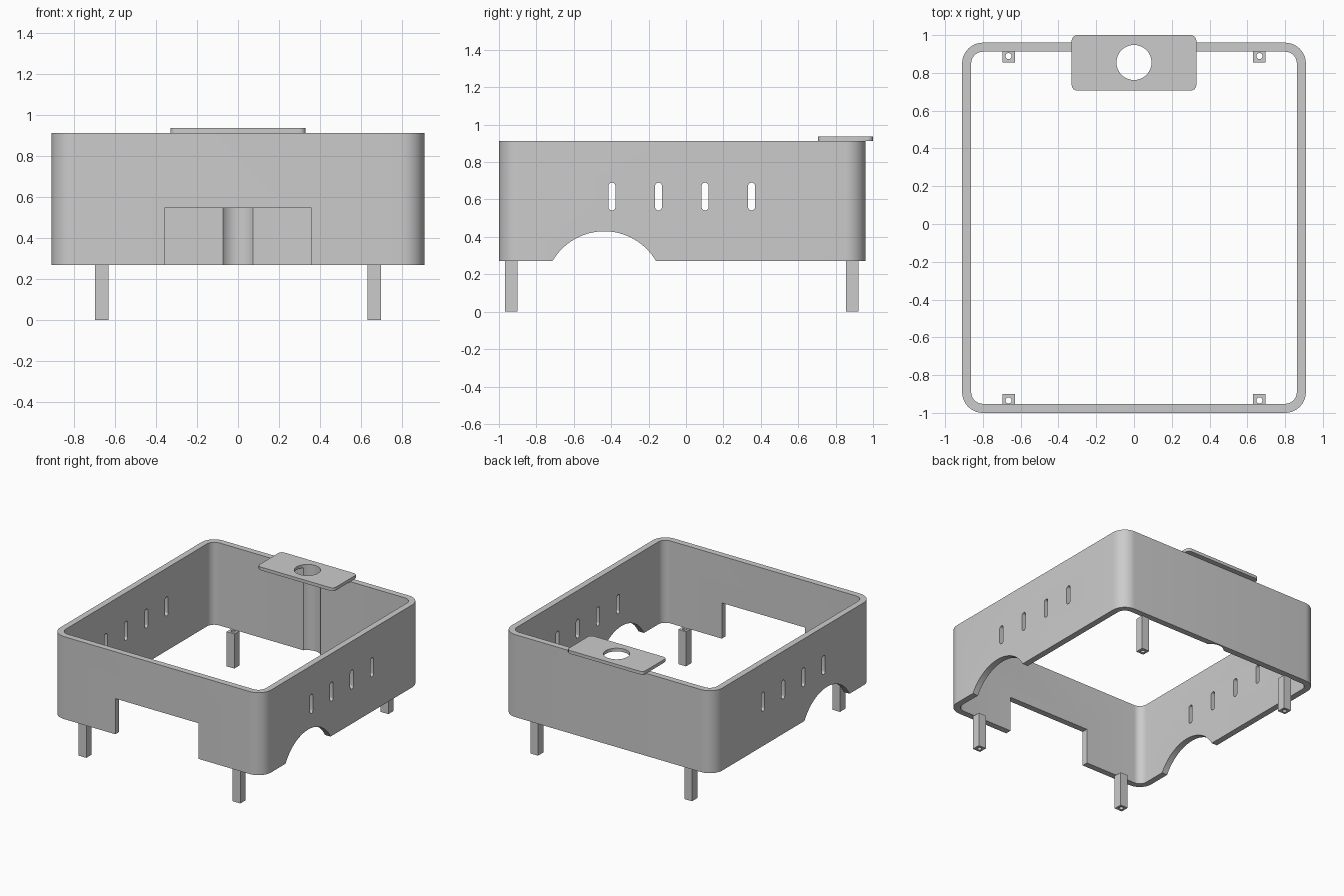
import bpy, bmesh
from math import sin, cos, pi, radians
from mathutils import Matrix

if "Cube" in bpy.data.objects:
    bpy.data.objects.remove(bpy.data.objects["Cube"])

grey = bpy.data.materials.new("plain grey")
grey.use_nodes = True
grey.diffuse_color = (0.6, 0.6, 0.6, 1)
grey.node_tree.nodes["Principled BSDF"].inputs["Base Color"].default_value = (0.6, 0.6, 0.6, 1)


def rounded(cx, cy, hx, hy, r, n=10):
    """Outline of a rounded rectangle, counter-clockwise."""
    pts = []
    for k, (sx, sy) in enumerate([(1, 1), (-1, 1), (-1, -1), (1, -1)]):
        for i in range(n + 1):
            a = (k + i / n) * pi / 2
            pts.append((cx + sx * (hx - r) + r * cos(a), cy + sy * (hy - r) + r * sin(a)))
    return pts


def rect(cx, cy, hx, hy):
    return [(cx + sx * hx, cy + sy * hy) for sx, sy in [(1, 1), (-1, 1), (-1, -1), (1, -1)]]


def circle(cx, cy, r, n=48):
    return [(cx + r * cos(2 * pi * i / n), cy + r * sin(2 * pi * i / n)) for i in range(n)]


def prism(name, outline, low, high, sideways=False):
    """Extrude an outline up z, or along x with the outline read as (y, z)."""
    bm = bmesh.new()
    face = bm.faces.new([bm.verts.new((u, v, low)) for u, v in outline])
    ext = bmesh.ops.extrude_face_region(bm, geom=[face])["geom"]
    bmesh.ops.translate(bm, vec=(0, 0, high - low),
                        verts=[g for g in ext if isinstance(g, bmesh.types.BMVert)])
    if sideways:
        bm.transform(Matrix(((0, 0, 1, 0), (1, 0, 0, 0), (0, 1, 0, 0), (0, 0, 0, 1))))
    bmesh.ops.recalc_face_normals(bm, faces=bm.faces)
    mesh = bpy.data.meshes.new(name)
    bm.to_mesh(mesh)
    bm.free()
    mesh.materials.append(grey)
    obj = bpy.data.objects.new(name, mesh)
    bpy.context.collection.objects.link(obj)
    return obj


def cut(obj, cutters):
    """Subtract the cutters, apply the result, then remove the cutters."""
    for c in cutters:
        c.hide_render = True
        mod = obj.modifiers.new("cut", "BOOLEAN")
        mod.operation = "DIFFERENCE"
        mod.solver = "EXACT"
        mod.object = c
    bpy.context.view_layer.update()
    result = bpy.data.meshes.new_from_object(
        obj.evaluated_get(bpy.context.evaluated_depsgraph_get()))
    obj.modifiers.clear()
    obj.data = result
    for c in cutters:
        bpy.data.objects.remove(c)


BASE, RIM, TOP = 0.27, 0.913, 0.938
HOLE = circle(0, 0.855, 0.093)

# Open rounded body with its front opening, wheel arches and side slots
body = prism("body_shell", rounded(0, -0.02, 0.91, 0.98, 0.11), BASE, RIM)
cutters = [
    prism("inside_cutter", rounded(0, -0.02, 0.862, 0.932, 0.062), 0, 1.2),
    prism("front_cutter", rect(0, -0.98, 0.358, 0.12), 0, 0.548),
    prism("arch_cutter", circle(-0.437, 0.11, 0.32, 96), -1.2, 1.2, True),
    prism("port_cutter", HOLE, 0, 1.2),
]
for i in range(4):
    slot = rounded(-0.396 + 0.249 * i, 0.616, 0.019, 0.074, 0.0185, 6)
    cutters.append(prism("slot_cutter", slot, -1.2, 1.2, True))
cut(body, cutters)

# Flat plate with a round hole on the back rim
plate = prism("top_plate", rounded(0, 0.853, 0.33, 0.147, 0.03, 6), RIM, TOP)
cut(plate, [prism("plate_cutter", HOLE, 0, 1.2)])

# Four hollow square legs
parts = [body, plate]
for end, y in (("front", -0.934), ("back", 0.889)):
    for side, x in (("left", 0.664), ("right", -0.664)):
        leg = prism(f"{end}_{side}_leg", rect(x, y, 0.033, 0.033), 0, BASE)
        cut(leg, [prism("leg_cutter", circle(x, y, 0.016, 24), -0.1, 0.5)])
        parts.append(leg)

# Smooth the rounded surfaces and keep the edges crisp
bpy.ops.object.select_all(action="DESELECT")
for p in parts:
    p.select_set(True)
bpy.context.view_layer.objects.active = body
bpy.ops.object.shade_smooth_by_angle(angle=radians(30))
